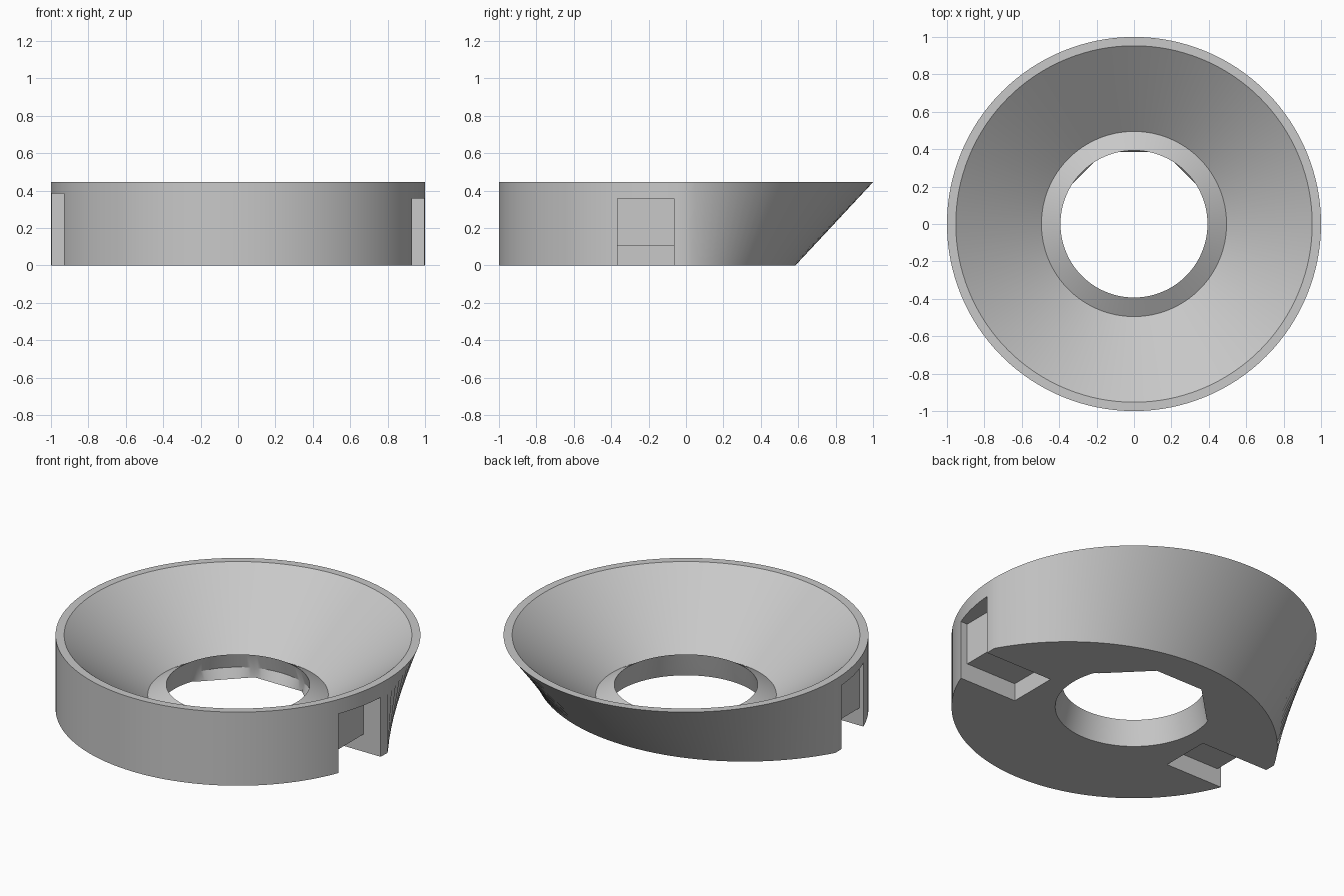
import bpy
import bmesh
from math import sin, cos, pi, radians, atan2

default = bpy.data.objects.get("Cube")
if default:
    bpy.data.objects.remove(default, do_unlink=True)

SIDES = 128
HEIGHT = 0.445
BACK_FOOT = 0.585      # how far the undercut base reaches at the back

# Single matte grey
grey = bpy.data.materials.new("matte_grey")
grey.use_nodes = True
grey.diffuse_color = (0.58, 0.58, 0.58, 1)
grey.node_tree.nodes["Principled BSDF"].inputs["Base Color"].default_value = grey.diffuse_color


def circle(radius, z):
    return lambda t: (radius * cos(t), radius * sin(t), z)


def base_outline(t):
    """Half circle in front, shallow arc behind."""
    if t >= pi:
        return cos(t), sin(t), 0
    arc_radius = (1 + BACK_FOOT ** 2) / (2 * BACK_FOOT)
    centre = BACK_FOOT - arc_radius
    start = atan2(-centre, 1)
    a = start + t / pi * (pi - 2 * start)
    return arc_radius * cos(a), centre + arc_radius * sin(a), 0


def hole_outline(t):
    """Round hole with three flats at the back."""
    radius = 0.432
    if radians(22) < t < radians(158):
        flat = round(t / (pi / 4)) * pi / 4
        radius = 0.385 / cos(t - flat)
    return radius * cos(t), radius * sin(t), 0


# Bowl: closed loop of rings from the hole over the lip to the rim and base
rings = [hole_outline, circle(0.416, 0.057), circle(0.393, 0.145),
         circle(0.495, 0.085), circle(0.953, HEIGHT), circle(1, HEIGHT), base_outline]
bm = bmesh.new()
loops = [[bm.verts.new(ring(2 * pi * i / SIDES)) for i in range(SIDES)] for ring in rings]
for k, low in enumerate(loops):
    high = loops[(k + 1) % len(loops)]
    for i in range(SIDES):
        j = (i + 1) % SIDES
        bm.faces.new((low[i], low[j], high[j], high[i]))
bmesh.ops.recalc_face_normals(bm, faces=bm.faces)
mesh = bpy.data.meshes.new("flared_bowl")
bm.to_mesh(mesh)
bm.free()
mesh.materials.append(grey)
bowl = bpy.data.objects.new("flared_bowl", mesh)
bpy.context.collection.objects.link(bowl)
bpy.context.view_layer.objects.active = bowl
bowl.select_set(True)


def cut_slot(side, inner, low, high):
    """Cut a box-shaped slot into one side of the bowl."""
    outer, front, back = 1.2, -0.367, -0.063
    b = bmesh.new()
    bmesh.ops.create_cube(b, size=1)
    for v in b.verts:
        v.co.x = side * (inner + outer) / 2 + v.co.x * (outer - inner)
        v.co.y = (front + back) / 2 + v.co.y * (back - front)
        v.co.z = (low + high) / 2 + v.co.z * (high - low)
    data = bpy.data.meshes.new("slot_cutter")
    b.to_mesh(data)
    b.free()
    data.materials.append(grey)
    cutter = bpy.data.objects.new("slot_cutter", data)
    cutter.hide_render = True
    bpy.context.collection.objects.link(cutter)
    mod = bowl.modifiers.new("slot", "BOOLEAN")
    mod.operation = "DIFFERENCE"
    mod.solver = "EXACT"
    mod.object = cutter
    bpy.ops.object.modifier_apply(modifier=mod.name)
    bpy.data.objects.remove(cutter, do_unlink=True)


# Stepped side slots: tall shallow recess, then a deep low channel
for side, recess, top in ((1, 0.885, 0.358), (-1, 0.905, 0.385)):
    cut_slot(side, recess, -0.1, top)
    cut_slot(side, 0.545, -0.1, 0.107)

bpy.ops.object.shade_smooth_by_angle(angle=radians(25))
